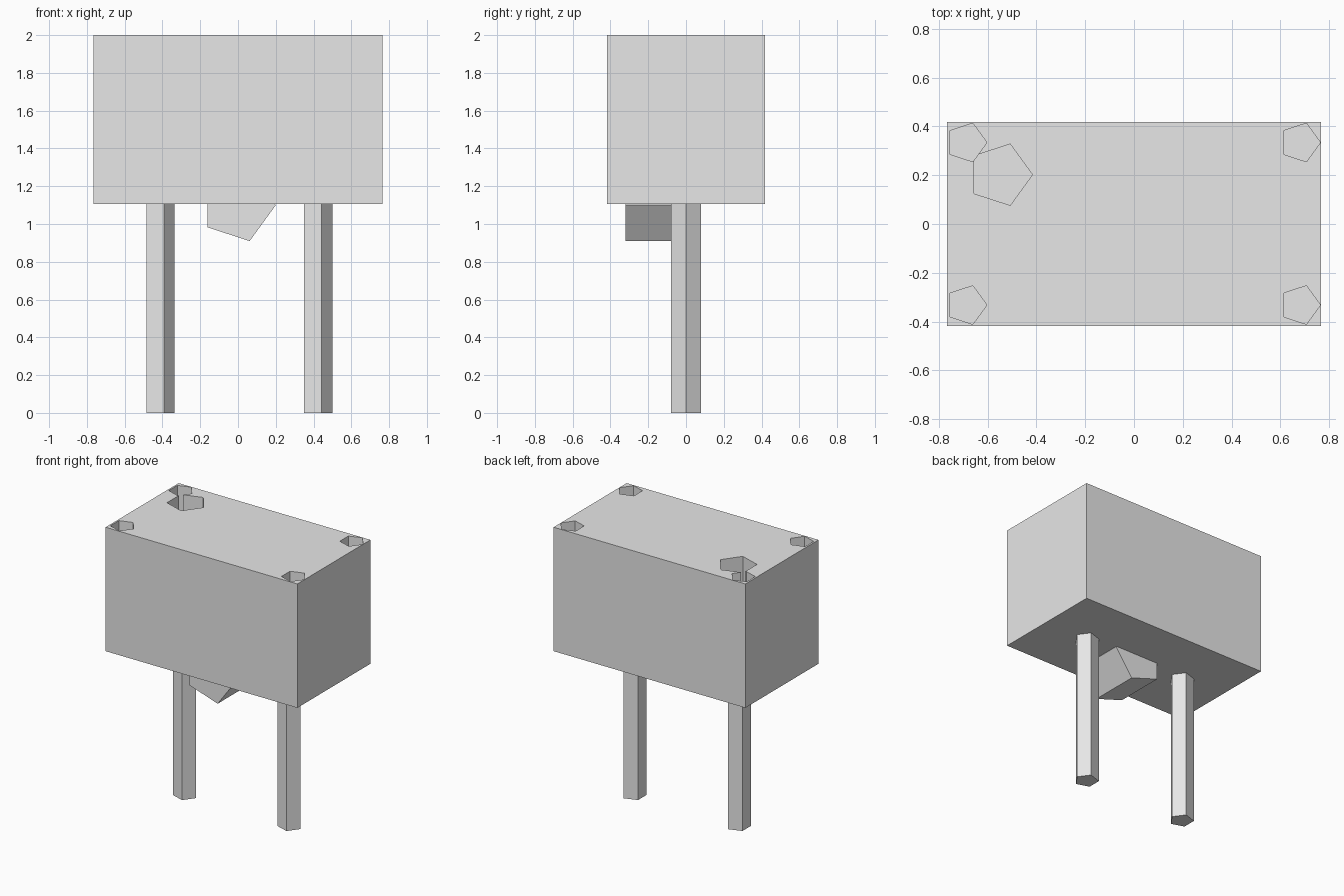
import bpy
import bmesh
from math import cos, sin, tau
from mathutils import Vector

cube = bpy.data.objects.get("Cube")
if cube:
    bpy.data.objects.remove(cube, do_unlink=True)

# Single plain grey
grey = bpy.data.materials.new("light_grey")
grey.use_nodes = True
grey.diffuse_color = (0.8, 0.8, 0.8, 1)
grey.node_tree.nodes["Principled BSDF"].inputs["Base Color"].default_value = (0.8, 0.8, 0.8, 1)


def finish(name, bm):
    bmesh.ops.recalc_face_normals(bm, faces=bm.faces)
    mesh = bpy.data.meshes.new(name)
    bm.to_mesh(mesh)
    bm.free()
    mesh.materials.append(grey)
    obj = bpy.data.objects.new(name, mesh)
    bpy.context.collection.objects.link(obj)
    return obj


def pentagon_prism(name, center, radius, side, sweep):
    """Five-sided prism with one corner on +x; side is the second profile axis."""
    bm = bmesh.new()
    ring = [bm.verts.new(Vector(center) + radius * (Vector((cos(a), 0, 0)) + sin(a) * Vector(side)))
            for a in (i * tau / 5 for i in range(5))]
    base = bm.faces.new(ring)
    top = bmesh.ops.extrude_face_region(bm, geom=[base], use_keep_orig=True)["geom"]
    bmesh.ops.translate(bm, vec=sweep, verts=[v for v in top if isinstance(v, bmesh.types.BMVert)])
    return finish(name, bm)


UP, BACK = (0, 0, 1), (0, 1, 0)
BOTTOM, TOP = 1.105, 2.0
LEG_R = 0.083

# Box body
bm = bmesh.new()
bmesh.ops.create_cube(bm, size=1)
bmesh.ops.scale(bm, vec=(1.532, 0.834, TOP - BOTTOM), verts=bm.verts)
bmesh.ops.translate(bm, vec=(0, 0, (TOP + BOTTOM) / 2), verts=bm.verts)
body = finish("body", bm)

# Pockets sunk into the top: one per corner, plus a wide shallower one
pockets = [(x, y, LEG_R, 0.5) for x in (-0.686, 0.681) for y in (-0.332, 0.334)]
pockets.append((-0.548, 0.202, 0.132, 0.35))
for x, y, radius, depth in pockets:
    cutter = pentagon_prism("pocket_cutter", (x, y, TOP - depth), radius, BACK, (0, 0, depth + 0.1))
    cutter.hide_render = True
    cut = body.modifiers.new("pocket", 'BOOLEAN')
    cut.operation = 'DIFFERENCE'
    cut.solver = 'EXACT'
    cut.object = cutter
    bpy.context.view_layer.objects.active = body
    bpy.ops.object.modifier_apply(modifier=cut.name)
    bpy.data.objects.remove(cutter, do_unlink=True)

# Two legs
for name, x in (("right_leg", -0.418), ("left_leg", 0.417)):
    pentagon_prism(name, (x, 0, 0), LEG_R, BACK, (0, 0, BOTTOM + 0.02))

# Prism half buried in the underside
pentagon_prism("underside_block", (0, -0.32, 1.1), 0.2, UP, (0, 0.37, 0))
